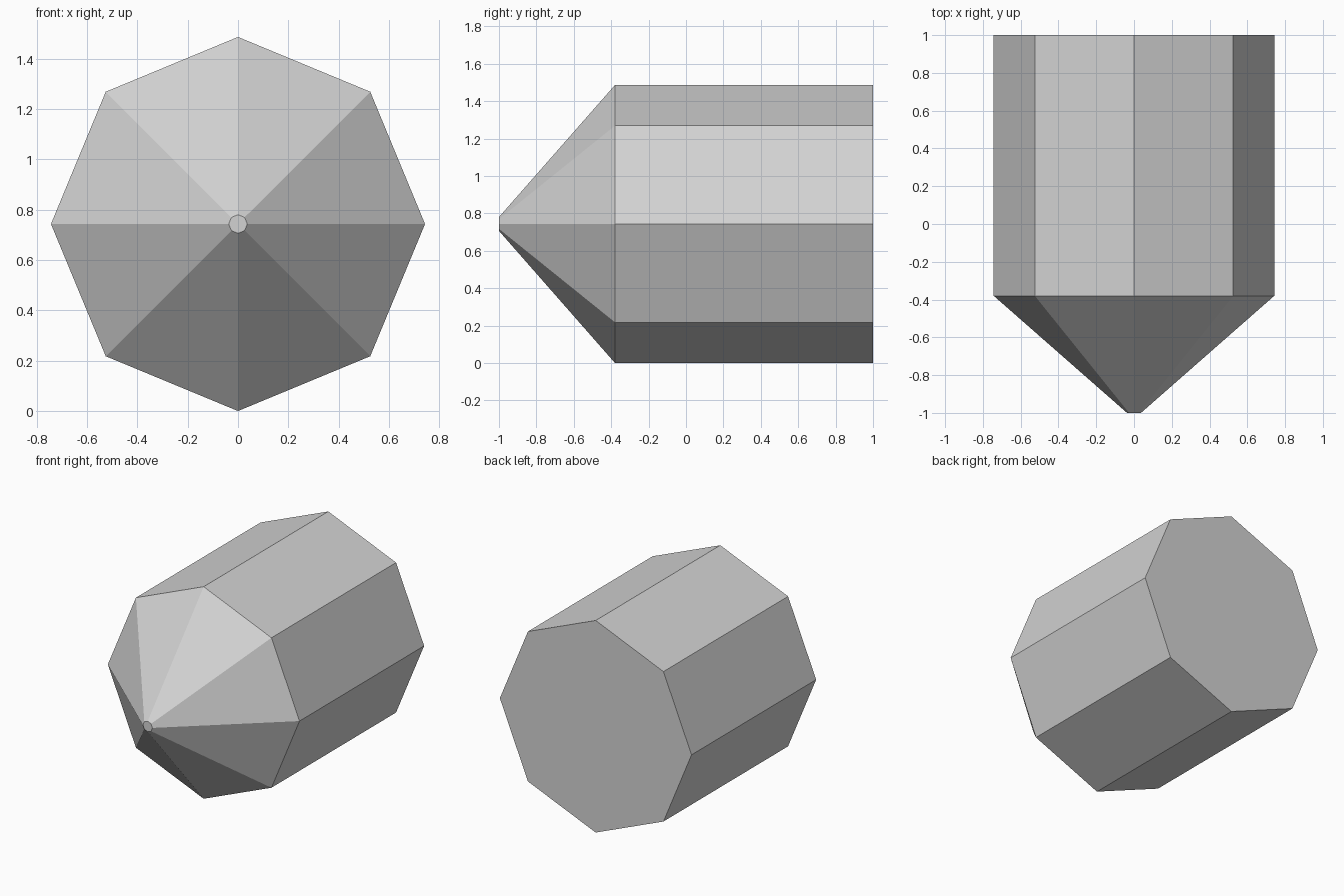
import bpy, math
from mathutils import Matrix

if "Cube" in bpy.data.objects:
    bpy.data.objects.remove(bpy.data.objects["Cube"])

SIDES = 8
RADIUS = 0.743        # octagon corner radius
TIP_RADIUS = 0.037    # small flat at the point
RINGS = [(-1.0, TIP_RADIUS), (-0.38, RADIUS), (1.0, RADIUS)]  # (y, radius)

grey = bpy.data.materials.new("light grey")
grey.diffuse_color = (0.65, 0.65, 0.65, 1.0)
grey.use_nodes = True
grey.node_tree.nodes["Principled BSDF"].inputs["Base Color"].default_value = grey.diffuse_color

# Pointed octagonal body: rings along y with corners at top, bottom and sides
verts = []
for y, r in RINGS:
    for i in range(SIDES):
        a = 2 * math.pi * i / SIDES
        verts.append((r * math.cos(a), y, RADIUS + r * math.sin(a)))

# Flat tip, flat back, and the side faces between rings
faces = [tuple(range(SIDES)),
         tuple(reversed(range(2 * SIDES, 3 * SIDES)))]
for k in range(len(RINGS) - 1):
    for i in range(SIDES):
        j = (i + 1) % SIDES
        lo, hi = k * SIDES, (k + 1) * SIDES
        faces.append((lo + j, lo + i, hi + i, hi + j))

mesh = bpy.data.meshes.new("pointed_body")
mesh.from_pydata(verts, [], faces)
mesh.materials.append(grey)
mesh.update()
body = bpy.data.objects.new("pointed_body", mesh)
bpy.context.collection.objects.link(body)
